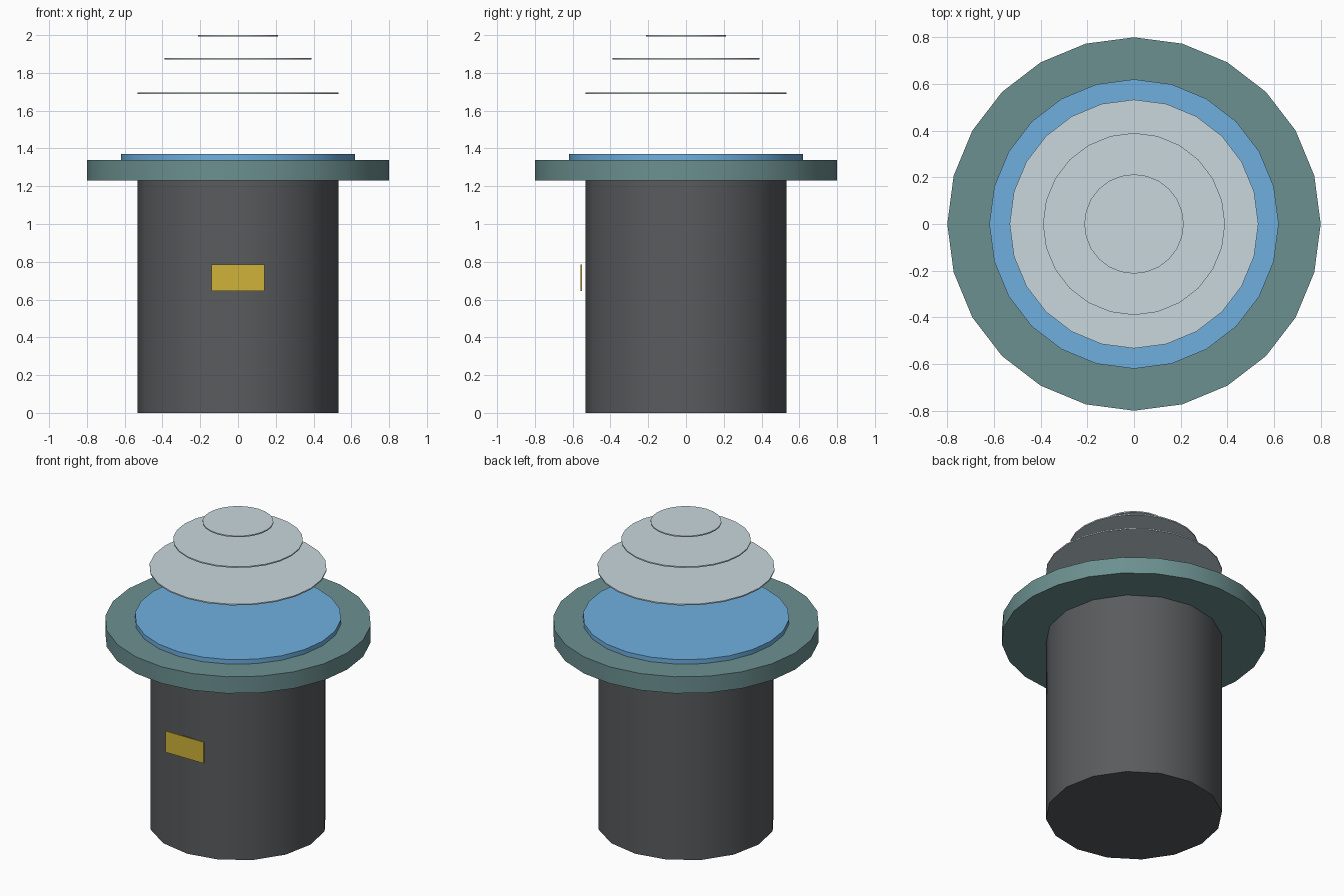
import bpy
from math import radians

if "Cube" in bpy.data.objects:
    bpy.data.objects.remove(bpy.data.objects["Cube"])


def material(name, rgb):
    mat = bpy.data.materials.new(name)
    mat.diffuse_color = (*rgb, 1)
    mat.use_nodes = True
    mat.node_tree.nodes["Principled BSDF"].inputs["Base Color"].default_value = mat.diffuse_color
    return mat


def finish(name, mat):
    obj = bpy.context.object
    obj.name = name
    obj.data.materials.append(mat)
    return obj


def disc(name, radius, z0, z1, mat, sides=24):
    bpy.ops.mesh.primitive_cylinder_add(vertices=sides, radius=radius, depth=z1 - z0,
                                        location=(0, 0, (z0 + z1) / 2))
    bpy.ops.object.shade_smooth_by_angle(angle=radians(40))
    return finish(name, mat)


dark = material("dark_grey", (0.10, 0.105, 0.11))
teal = material("teal", (0.15, 0.28, 0.28))
blue = material("blue", (0.16, 0.43, 0.74))
pale = material("pale_grey", (0.58, 0.68, 0.72))
yellow = material("yellow", (0.62, 0.45, 0.04))

# Body, collar and blue top plate
disc("body", 0.533, 0, 1.23, dark, sides=16)
disc("collar", 0.80, 1.23, 1.34, teal)
disc("top_plate", 0.62, 1.34, 1.37, blue)

# Floating stack of thin discs suggesting a dome
for i, (radius, z) in enumerate([(0.533, 1.693), (0.39, 1.875), (0.213, 1.996)], 1):
    disc(f"dome_ring_{i}", radius, z - 0.004, z + 0.004, pale)

# Front label plate
bpy.ops.mesh.primitive_cube_add(size=1, location=(0, -0.555, 0.715))
label = finish("front_plate", yellow)
label.scale = (0.28, 0.008, 0.14)
